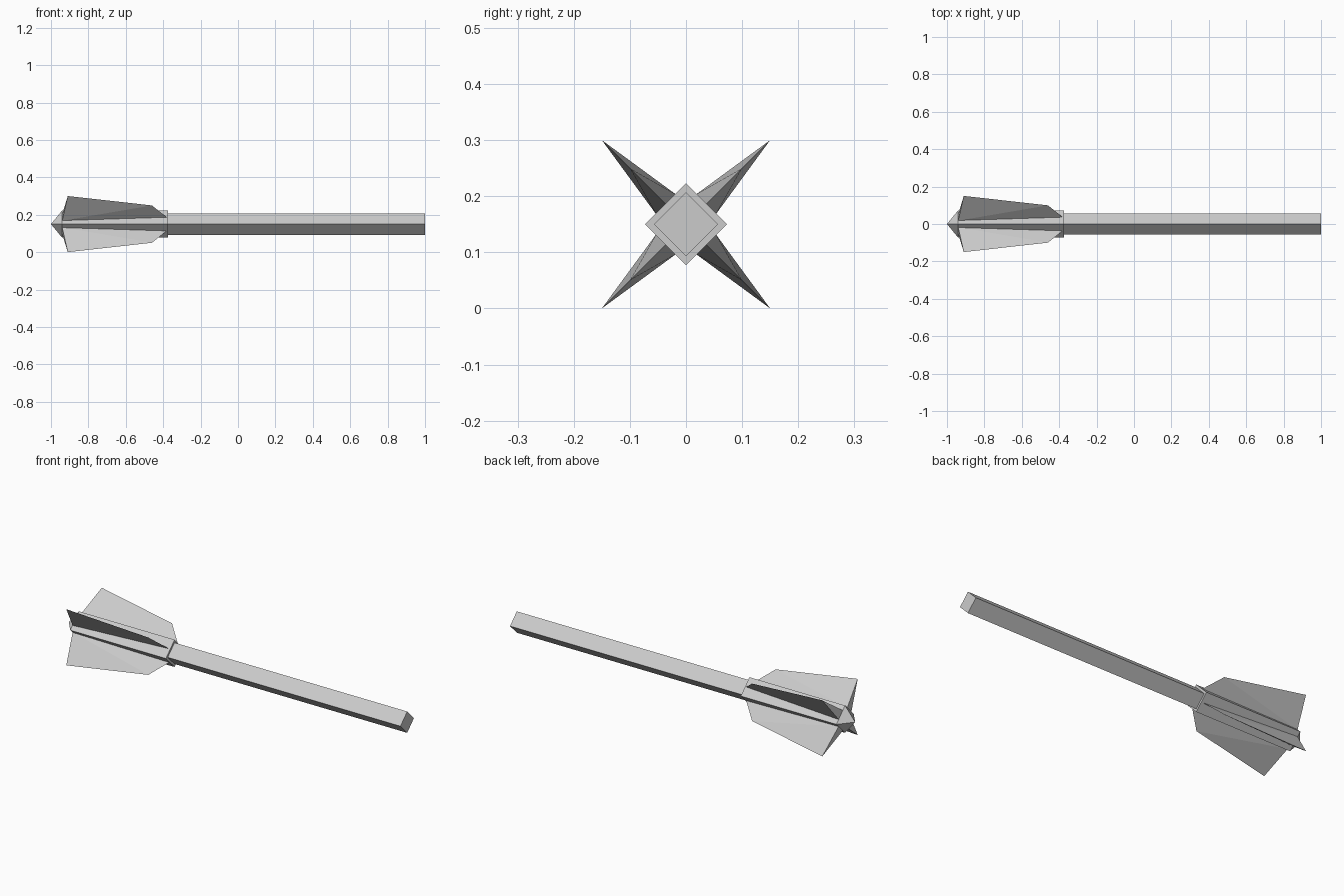
import bpy, bmesh, math
from mathutils import Matrix, Vector

if "Cube" in bpy.data.objects:
    bpy.data.objects.remove(bpy.data.objects["Cube"], do_unlink=True)

AXIS_Z = 0.15

grey = bpy.data.materials.new("light grey")
grey.use_nodes = True
grey.diffuse_color = (0.6, 0.6, 0.6, 1)
grey.node_tree.nodes["Principled BSDF"].inputs["Base Color"].default_value = (0.6, 0.6, 0.6, 1)


def finish(name, bm):
    bmesh.ops.recalc_face_normals(bm, faces=bm.faces)
    mesh = bpy.data.meshes.new(name)
    bm.to_mesh(mesh)
    bm.free()
    mesh.materials.append(grey)
    obj = bpy.data.objects.new(name, mesh)
    obj.location.z = AXIS_Z
    bpy.context.collection.objects.link(obj)
    return obj


def diamond_bar(name, x0, x1, r0, r1):
    """Four-sided bar along x with its corners up, down, front and back."""
    bm = bmesh.new()
    place = Matrix.Translation(((x0 + x1) / 2, 0, 0)) @ Matrix.Rotation(math.pi / 2, 4, 'Y')
    bmesh.ops.create_cone(bm, cap_ends=True, segments=4, radius1=r0, radius2=r1,
                          depth=x1 - x0, matrix=place)
    return finish(name, bm)


def fin(name, angle):
    """Wedge fin: wide at the tail, sharp along its outer and leading edges."""
    bm = bmesh.new()
    # x, outward distance, sideways offset
    points = [(-0.94, 0.05, 0.025), (-0.94, 0.05, -0.025),
              (-0.91, 0.212, 0), (-0.46, 0.141, 0), (-0.38, 0.05, 0)]
    turn = Matrix.Rotation(angle, 3, 'X')
    b1, b2, tip, shoulder, nose = [bm.verts.new(turn @ Vector(p)) for p in points]
    for face in ((b1, tip, b2), (b1, nose, b2)):
        bm.faces.new(face)
    for b in (b1, b2):
        bm.faces.new((b, tip, shoulder))
        bm.faces.new((b, shoulder, nose))
    return finish(name, bm)


# Shaft, thicker sleeve and pointed tail cap
diamond_bar("shaft", -0.40, 1.0, 0.057, 0.057)
diamond_bar("sleeve", -0.94, -0.375, 0.073, 0.073)
diamond_bar("tail_cap", -1.0, -0.94, 0, 0.073)

# Four fins set on the diagonal faces
for i, side in enumerate(("back_upper", "front_upper", "front_lower", "back_lower")):
    fin(side + "_fin", math.pi / 4 + i * math.pi / 2)
